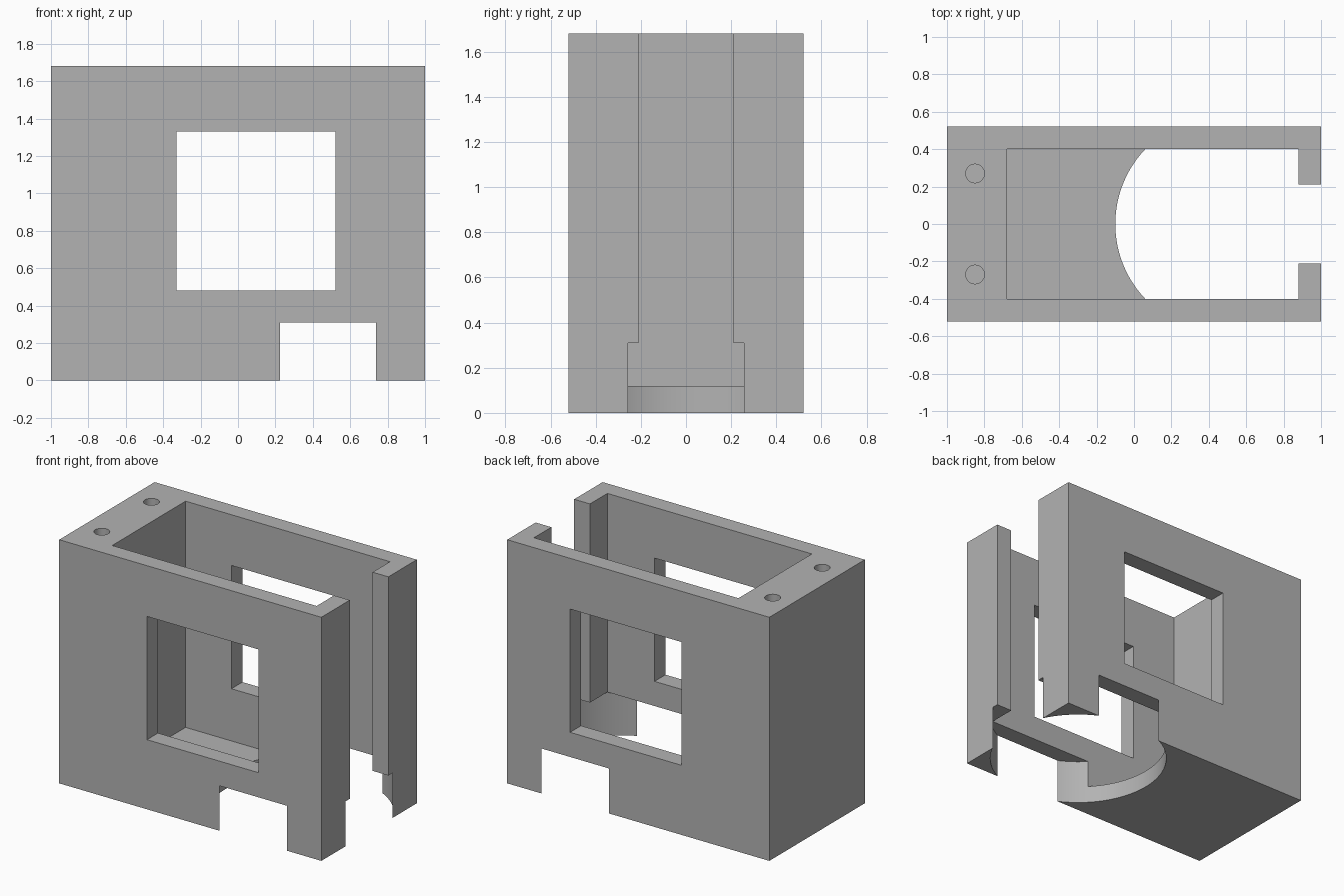
import bpy
import math

cube = bpy.data.objects.get("Cube")
if cube:
    bpy.data.objects.remove(cube, do_unlink=True)

grey = bpy.data.materials.new("matte_grey")
grey.use_nodes = True
colour = (0.45, 0.45, 0.45, 1)
grey.diffuse_color = colour
grey.node_tree.nodes["Principled BSDF"].inputs["Base Color"].default_value = colour

HEIGHT = 1.68
OVER = 0.1  # how far cutters pass beyond the surface


def box(name, x, y, z):
    """Box from (min, max) pairs on each axis."""
    bpy.ops.mesh.primitive_cube_add(size=1)
    ob = bpy.context.object
    ob.name = name
    ob.location = [(a + b) / 2 for a, b in (x, y, z)]
    ob.scale = [b - a for a, b in (x, y, z)]
    bpy.ops.object.transform_apply(location=True, rotation=False, scale=True)
    return ob


def cylinder(name, x, y, z, radius, sides):
    bpy.ops.mesh.primitive_cylinder_add(
        vertices=sides, radius=radius, depth=z[1] - z[0],
        location=(x, y, (z[0] + z[1]) / 2))
    ob = bpy.context.object
    ob.name = name
    bpy.ops.object.transform_apply(location=True, rotation=False, scale=True)
    return ob


# Outer block
housing = box("housing", (-1, 1), (-0.52, 0.52), (0, HEIGHT))
housing.data.materials.append(grey)

top = HEIGHT + OVER
cutters = [
    # Open-topped cavity, end slot and side windows
    box("cavity_cutter", (-0.68, 0.88), (-0.4, 0.4), (0.12, top)),
    box("end_slot_cutter", (0.8, 1 + OVER), (-0.21, 0.21), (-OVER, top)),
    box("window_cutter", (-0.33, 0.52), (-0.7, 0.7), (0.48, 1.33)),
    # Round recess that breaks through the floor, sides and end
    cylinder("round_recess_cutter", 0.48, 0, (-OVER, 0.31), 0.58, 128),
]
# Screw holes in the thick end wall
for side in (-1, 1):
    cutters.append(cylinder("screw_hole_cutter", -0.85, side * 0.27,
                            (HEIGHT - 0.4, top), 0.05, 32))

# Cut each shape out of the block
bpy.ops.object.select_all(action='DESELECT')
bpy.context.view_layer.objects.active = housing
housing.select_set(True)
for cutter in cutters:
    cutter.hide_render = True
    cut = housing.modifiers.new(cutter.name, 'BOOLEAN')
    cut.operation = 'DIFFERENCE'
    cut.solver = 'EXACT'
    cut.object = cutter
    bpy.ops.object.modifier_apply(modifier=cut.name)
for cutter in cutters:
    bpy.data.objects.remove(cutter, do_unlink=True)

for face in housing.data.polygons:
    face.material_index = 0
bpy.ops.object.shade_smooth_by_angle(angle=math.radians(30))
